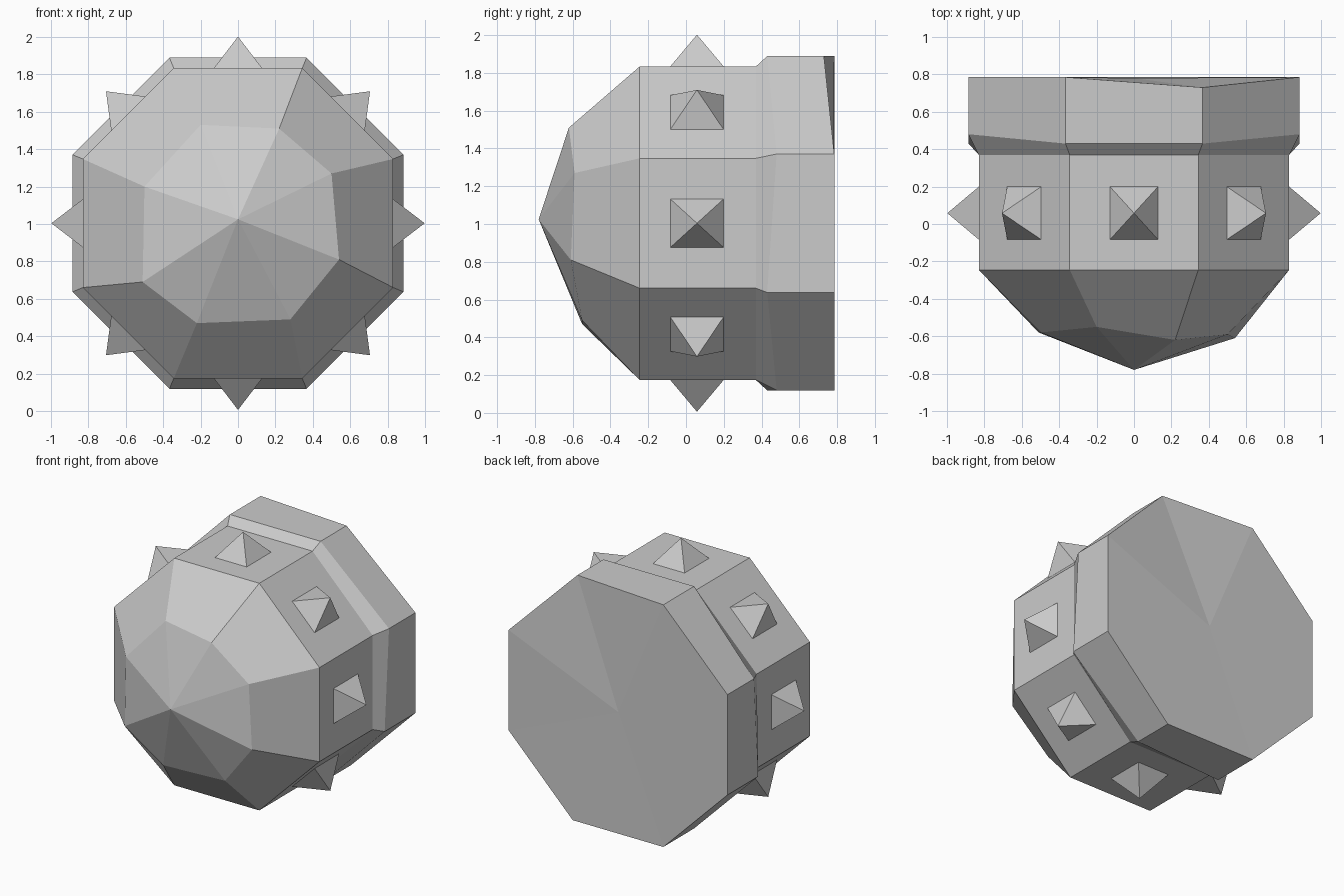
import bpy, bmesh
from math import sin, cos, pi
from mathutils import Matrix, Vector

cube = bpy.data.objects.get("Cube")
if cube:
    bpy.data.objects.remove(cube, do_unlink=True)

CENTRE_Z = 1.004
SIDES = 8

grey = bpy.data.materials.new("plain_grey")
grey.use_nodes = True
colour = (0.6, 0.6, 0.6, 1)
grey.diffuse_color = colour
grey.node_tree.nodes["Principled BSDF"].inputs["Base Color"].default_value = colour


def finish(name, bm):
    bmesh.ops.recalc_face_normals(bm, faces=bm.faces)
    mesh = bpy.data.meshes.new(name)
    bm.to_mesh(mesh)
    bm.free()
    mesh.materials.append(grey)
    obj = bpy.data.objects.new(name, mesh)
    bpy.context.collection.objects.link(obj)
    return obj


def octagon(apothem, depths):
    """Points of an upright octagon, one depth per corner."""
    r = apothem / cos(pi / SIDES)
    return [Vector((r * cos((k + 0.5) * pi / 4), y, CENTRE_Z + r * sin((k + 0.5) * pi / 4)))
            for k, y in enumerate(depths)]


# Shell: chipped dome, straight band, stepped collar and flat back
dome = [Vector(p) for p in (
    (0.50, -0.59, 1.27), (0.22, -0.62, 1.51), (-0.20, -0.55, 1.53), (-0.50, -0.58, 1.20),
    (-0.51, -0.58, 0.69), (-0.22, -0.55, 0.47), (0.28, -0.55, 0.49), (0.54, -0.61, 0.81))]
collar_front = [0.48, 0.43, 0.43, 0.48, 0.43, 0.43, 0.48, 0.43]
collar_back = [0.785] * SIDES
collar_back[1] = 0.73   # chipped corner
rings = [dome, octagon(0.83, [-0.245] * SIDES), octagon(0.83, [0.37] * SIDES),
         octagon(0.885, collar_front), octagon(0.885, collar_back)]

bm = bmesh.new()
loops = [[bm.verts.new(p) for p in ring] for ring in rings]
for a, b in zip(loops, loops[1:]):
    for k in range(SIDES):
        j = (k + 1) % SIDES
        bm.faces.new((a[k], a[j], b[j], b[k]))
for loop, tip in ((loops[0], (0, -0.78, 1.025)), (loops[-1], (0, 0.78, CENTRE_Z))):
    v = bm.verts.new(tip)
    for k in range(SIDES):
        bm.faces.new((loop[k], loop[(k + 1) % SIDES], v))
finish("shell", bm)

# Spikes: one pyramid on the middle of each side of the band
for k in range(SIDES):
    bm = bmesh.new()
    base = [bm.verts.new((sx * 0.13, 0.058 + sy * 0.143, 0.828))
            for sx, sy in ((-1, -1), (1, -1), (1, 1), (-1, 1))]
    tip = bm.verts.new((0, 0.058, 0.998))
    bm.faces.new(base)
    for i in range(4):
        bm.faces.new((base[i], base[(i + 1) % 4], tip))
    turn = Matrix.Translation((0, 0, CENTRE_Z)) @ Matrix.Rotation(k * pi / 4, 4, 'Y')
    bm.transform(turn)
    finish("spike_%d" % (k + 1), bm)
